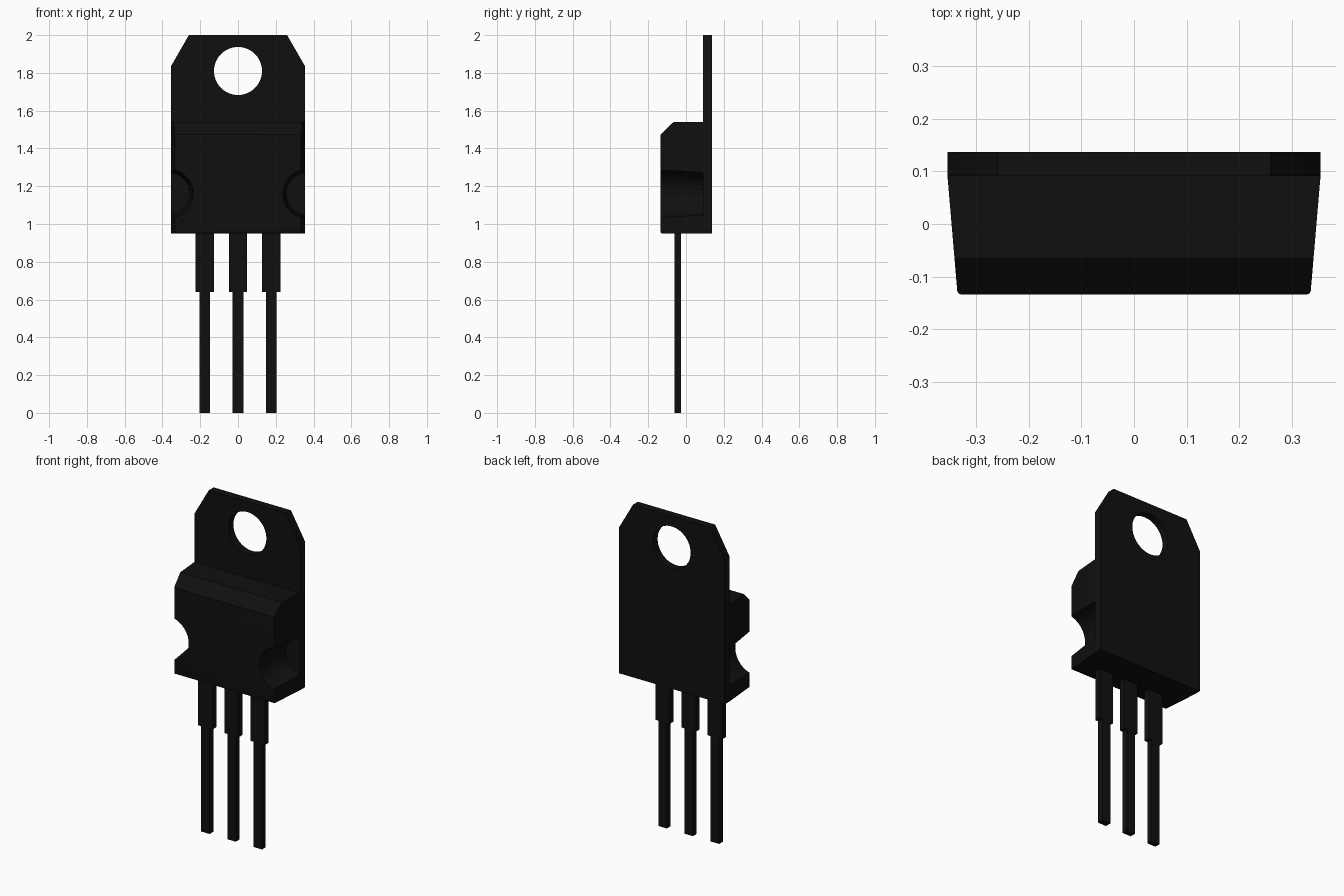
import bpy, bmesh, math

if "Cube" in bpy.data.objects:
    bpy.data.objects.remove(bpy.data.objects["Cube"])

black = bpy.data.materials.new("black")
black.diffuse_color = (0.005, 0.005, 0.005, 1)
black.use_nodes = True
black.node_tree.nodes["Principled BSDF"].inputs["Base Color"].default_value = black.diffuse_color


def prism(name, points, to3d, a, b):
    """Extrude a 2D outline between the depths a and b."""
    bm = bmesh.new()
    rings = [[bm.verts.new(to3d(u, v, d)) for u, v in points] for d in (a, b)]
    bm.faces.new(rings[0])
    bm.faces.new(rings[1][::-1])
    n = len(points)
    for i in range(n):
        j = (i + 1) % n
        bm.faces.new((rings[0][j], rings[0][i], rings[1][i], rings[1][j]))
    bmesh.ops.recalc_face_normals(bm, faces=bm.faces)
    me = bpy.data.meshes.new(name)
    bm.to_mesh(me)
    bm.free()
    ob = bpy.data.objects.new(name, me)
    bpy.context.collection.objects.link(ob)
    me.materials.append(black)
    return ob


def cut(ob, x, z, r_front, r_back, y0, y1):
    """Cut a round, optionally drafted hole along y."""
    bpy.ops.mesh.primitive_cone_add(vertices=48, radius1=r_front, radius2=r_back,
                                    depth=y1 - y0, location=(x, (y0 + y1) / 2, z),
                                    rotation=(-math.pi / 2, 0, 0))
    cutter = bpy.context.object
    cutter.hide_render = True
    mod = ob.modifiers.new("cut", 'BOOLEAN')
    mod.operation, mod.object, mod.solver = 'DIFFERENCE', cutter, 'EXACT'
    activate(ob)
    bpy.ops.object.modifier_apply(modifier=mod.name)
    bpy.data.objects.remove(cutter)


def activate(ob):
    bpy.ops.object.select_all(action='DESELECT')
    ob.select_set(True)
    bpy.context.view_layer.objects.active = ob


def xz(u, v, d):
    return (u, d, v)


# Mounting tab: flat plate with clipped corners and a screw hole
half = [(0.355, 0.95), (0.355, 1.835), (0.26, 2.0)]
tab = prism("mounting_tab", half + [(-x, z) for x, z in reversed(half)], xz, 0.091, 0.137)
cut(tab, 0, 1.81, 0.127, 0.127, 0.0, 0.2)

# Moulded body: side profile with top chamfer, sides drafted towards the front
FRONT = -0.134
profile = [(0.091, 0.95), (0.091, 1.54), (-0.066, 1.54), (FRONT, 1.474), (FRONT, 0.95)]
body = prism("body", profile, lambda y, z, s: (s * (0.355 - 0.085 * (0.091 - y)), y, z), -1, 1)
bevel = body.modifiers.new("bevel", 'BEVEL')
bevel.width, bevel.segments, bevel.limit_method = 0.006, 2, 'NONE'
# only the front outline is softened
bevel.limit_method = 'WEIGHT'
weights = body.data.attributes.new("bevel_weight_edge", 'FLOAT', 'EDGE')
for e in body.data.edges:
    a, b = (body.data.vertices[i].co for i in e.vertices)
    if a.y < -0.13 and b.y < -0.13 and a.z + b.z < 2.9:
        weights.data[e.index].value = 1
activate(body)
bpy.ops.object.modifier_apply(modifier=bevel.name)

# Round clamp notches in both sides of the body
for s in (-1, 1):
    cut(body, s * 0.368, 1.16, 0.132, 0.113, -0.15, 0.09)

# Three stepped leads
for name, x in (("left_lead", -0.176), ("middle_lead", 0), ("right_lead", 0.176)):
    side = [(0.0285, 0), (0.0285, 0.64), (0.048, 0.64), (0.048, 0.96)]
    outline = [(x + u, z) for u, z in side] + [(x - u, z) for u, z in reversed(side)]
    prism(name, outline, xz, -0.062, -0.026)

for ob in (tab, body):
    activate(ob)
    bpy.ops.object.shade_smooth_by_angle(angle=math.radians(30))
